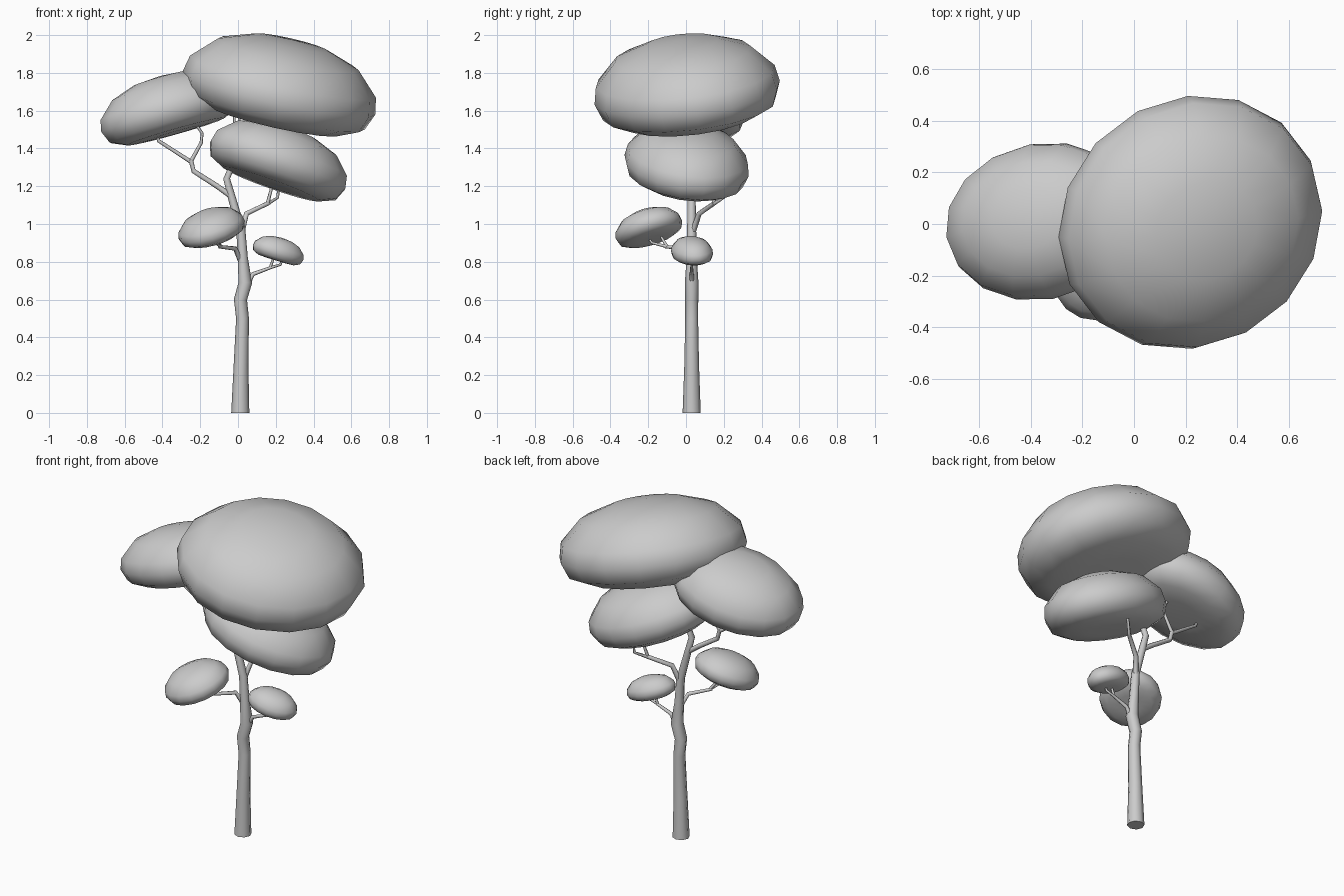
import bpy, bmesh
from math import sin, cos, pi, radians
from mathutils import Vector, Euler, Matrix

cube = bpy.data.objects.get("Cube")
if cube:
    bpy.data.objects.remove(cube)

grey = bpy.data.materials.new("plain_grey")
grey.use_nodes = True
grey.diffuse_color = (0.6, 0.6, 0.6, 1)
grey.node_tree.nodes["Principled BSDF"].inputs["Base Color"].default_value = (0.6, 0.6, 0.6, 1)


def make_object(name, bm):
    bmesh.ops.recalc_face_normals(bm, faces=bm.faces[:])
    mesh = bpy.data.meshes.new(name)
    bm.to_mesh(mesh)
    bm.free()
    mesh.materials.append(grey)
    obj = bpy.data.objects.new(name, mesh)
    bpy.context.collection.objects.link(obj)
    bpy.ops.object.select_all(action='DESELECT')
    obj.select_set(True)
    bpy.context.view_layer.objects.active = obj
    bpy.ops.object.shade_smooth_by_angle(angle=radians(70))


def add_ring(bm, radius, sides, place):
    angles = [2 * pi * i / sides for i in range(sides)]
    return [bm.verts.new(place(Vector((radius * cos(a), radius * sin(a), 0)))) for a in angles]


def skin_rings(bm, rings):
    n = len(rings[0])
    for low, high in zip(rings, rings[1:]):
        for i in range(n):
            j = (i + 1) % n
            bm.faces.new((low[i], low[j], high[j], high[i]))


# Foliage: a rounded oval dome with a flattened underside, yawed then tilted
PAD = [(0.35, -0.315), (0.7, -0.3), (0.93, -0.195), (1, -0.02),
       (0.965, 0.15), (0.73, 0.385), (0.39, 0.505)]
PAD_BOTTOM, PAD_TOP = -0.315, 0.54


def foliage(name, center, size, yaw, tilt_x, tilt_y, sides=16):
    bm = bmesh.new()
    rings = [add_ring(bm, r, sides, lambda v: v + Vector((0, 0, z))) for r, z in PAD]
    skin_rings(bm, rings)
    for ring, z in ((rings[0], PAD_BOTTOM), (rings[-1], PAD_TOP)):
        pole = bm.verts.new((0, 0, z))
        for i in range(sides):
            bm.faces.new((ring[i], ring[(i + 1) % sides], pole))
    tilt = Euler((radians(tilt_x), radians(tilt_y), 0)).to_matrix()
    turn = tilt @ Matrix.Rotation(radians(yaw), 3, 'Z')
    bmesh.ops.scale(bm, vec=size, verts=bm.verts)
    bmesh.ops.rotate(bm, cent=(0, 0, 0), matrix=turn, verts=bm.verts)
    bmesh.ops.translate(bm, vec=center, verts=bm.verts)
    make_object(name, bm)


# Wood: a tapering tube along a path of (x, y, z, radius)
def limb(name, path, sides=8):
    bm = bmesh.new()
    points = [Vector(p[:3]) for p in path]
    rings = []
    for k, p in enumerate(points):
        along = points[min(k + 1, len(points) - 1)] - points[max(k - 1, 0)]
        if p.z == 0:
            along = Vector((0, 0, 1))
        turn = Vector((0, 0, 1)).rotation_difference(along.normalized())
        rings.append(add_ring(bm, path[k][3], sides, lambda v: p + turn @ v))
    skin_rings(bm, rings)
    bm.faces.new(rings[0])
    bm.faces.new(rings[-1])
    make_object(name, bm)


# Crown pads
foliage("top_foliage", (0.22, 0.005, 1.705), (0.532, 0.488, 0.52), 27, 7, 13.5)
foliage("right_upper_foliage", (-0.36, 0.01, 1.594), (0.385, 0.305, 0.365), 10, -4, -16)
foliage("left_middle_foliage", (0.212, 0.004, 1.317), (0.388, 0.329, 0.375), 14, -6, 19)
foliage("right_lower_foliage", (-0.14, -0.197, 0.973), (0.19, 0.174, 0.19), 45, 15, -15)
foliage("left_lower_foliage", (0.213, 0.032, 0.851), (0.144, 0.108, 0.145), 17, 0, 17)

# Trunk, forking inside the crown
Y = 0.03
limb("trunk", [(0.012, Y, 0, 0.048), (0.016, Y, 0.25, 0.039), (0.024, Y, 0.5, 0.034),
               (0.013, Y, 0.6, 0.035), (0.039, Y, 0.69, 0.036), (0.025, Y, 0.82, 0.027),
               (0.015, Y, 0.97, 0.024), (-0.03, Y, 1.13, 0.021), (-0.06, Y, 1.24, 0.018),
               (-0.035, Y, 1.3, 0.016), (-0.03, Y, 1.45, 0.013)])
limb("top_twig_a", [(-0.03, Y, 1.44, 0.012), (-0.02, Y, 1.5, 0.008), (-0.018, Y, 1.68, 0.006)], 6)
limb("top_twig_b", [(-0.03, Y, 1.44, 0.012), (0.006, Y, 1.5, 0.008), (0.007, Y, 1.68, 0.006)], 6)

# Branches with their forked twigs
limb("right_upper_branch", [(-0.04, Y, 1.15, 0.015), (-0.11, Y, 1.2, 0.014),
                            (-0.235, Y, 1.28, 0.013), (-0.25, Y, 1.34, 0.012)])
limb("right_upper_twig_a", [(-0.25, Y, 1.33, 0.011), (-0.42, Y, 1.44, 0.009), (-0.44, Y, 1.49, 0.007)], 6)
limb("right_upper_twig_b", [(-0.25, Y, 1.33, 0.011), (-0.195, Y, 1.43, 0.009),
                            (-0.19, Y, 1.48, 0.008), (-0.23, Y, 1.54, 0.007)], 6)
limb("left_middle_branch", [(0.015, Y, 0.94, 0.016), (0.045, 0.07, 1.055, 0.014), (0.16, 0.15, 1.11, 0.012)])
limb("left_middle_twig_a", [(0.155, 0.145, 1.105, 0.01), (0.175, 0.16, 1.18, 0.008), (0.18, 0.16, 1.25, 0.006)], 6)
limb("left_middle_twig_b", [(0.155, 0.145, 1.105, 0.01), (0.21, 0.2, 1.14, 0.008), (0.22, 0.2, 1.24, 0.006)], 6)
limb("right_lower_branch", [(0.015, Y, 0.8, 0.014), (-0.015, 0, 0.87, 0.012), (-0.1, -0.11, 0.88, 0.009)])
limb("right_lower_twig_a", [(-0.09, -0.1, 0.88, 0.009), (-0.125, -0.13, 0.93, 0.007), (-0.13, -0.14, 0.96, 0.006)], 6)
limb("right_lower_twig_b", [(-0.09, -0.1, 0.88, 0.009), (-0.12, -0.18, 0.9, 0.007), (-0.13, -0.21, 0.94, 0.006)], 6)
limb("left_lower_branch", [(0.05, Y, 0.68, 0.014), (0.08, Y, 0.735, 0.011), (0.175, Y, 0.77, 0.008)])
limb("left_lower_twig_a", [(0.17, Y, 0.768, 0.008), (0.185, Y, 0.81, 0.007), (0.185, Y, 0.85, 0.006)], 6)
limb("left_lower_twig_b", [(0.17, Y, 0.768, 0.008), (0.225, Y, 0.785, 0.007), (0.24, Y, 0.83, 0.006)], 6)
